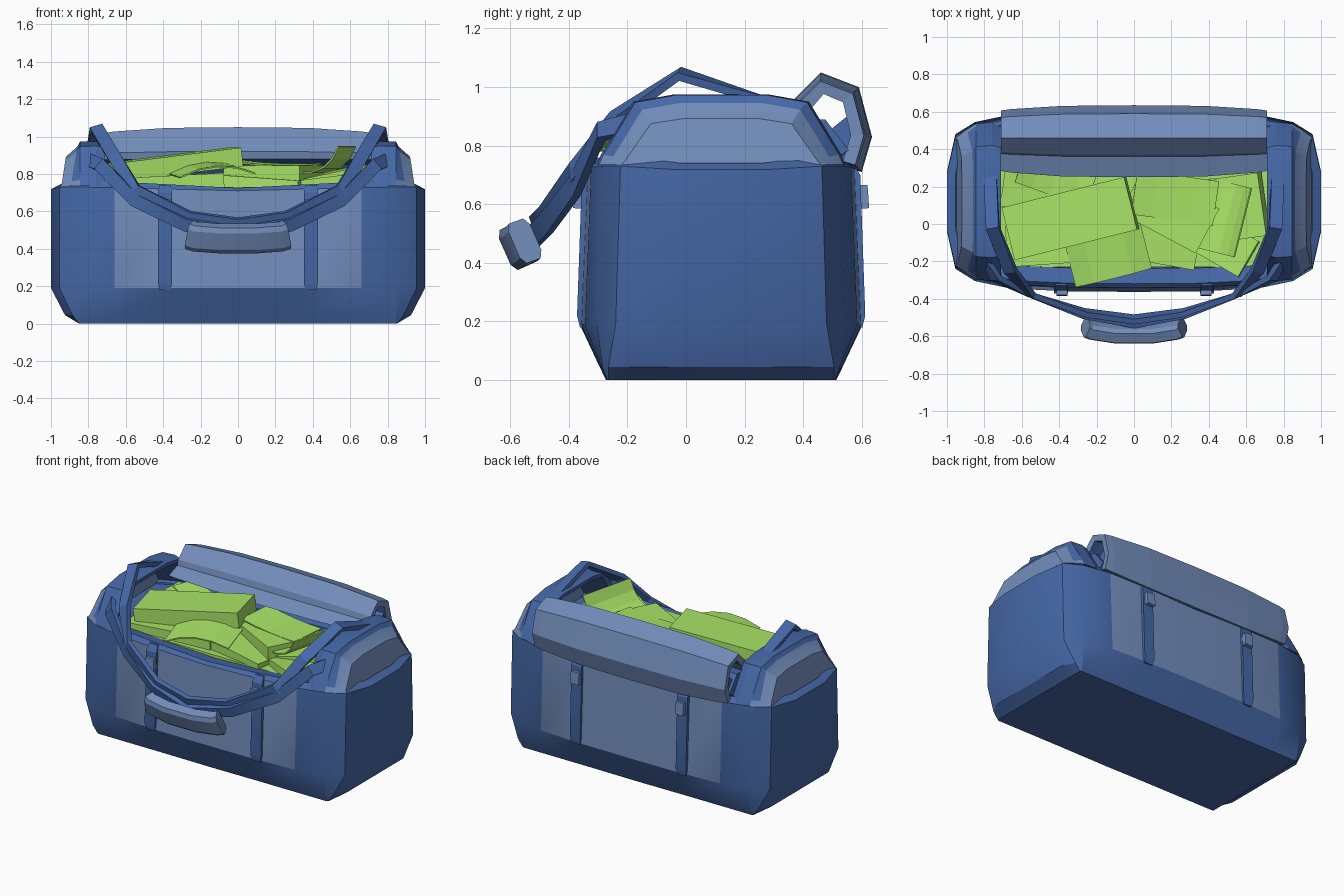
import bpy, bmesh, math
from mathutils import Vector, Euler

if "Cube" in bpy.data.objects:
    bpy.data.objects.remove(bpy.data.objects["Cube"])


def mat(name, c):
    m = bpy.data.materials.new(name)
    m.diffuse_color = (*c, 1)
    m.use_nodes = True
    m.node_tree.nodes["Principled BSDF"].inputs["Base Color"].default_value = m.diffuse_color
    return m


BLUE = mat("bag blue", (0.061, 0.141, 0.392))
PANEL = mat("light slate blue", (0.171, 0.270, 0.503))
GREEN = mat("note green", (0.400, 0.78, 0.135))
YC = 0.12  # bag body centre in y


def finish(bm, name, mats, rule=None, recalc=True, smooth=True):
    if recalc:
        bmesh.ops.recalc_face_normals(bm, faces=bm.faces[:])
    bm.normal_update()
    if rule:
        for f in bm.faces:
            f.material_index = rule(f.calc_center_median(), f.normal)
    me = bpy.data.meshes.new(name)
    bm.to_mesh(me)
    bm.free()
    for m in mats:
        me.materials.append(m)
    ob = bpy.data.objects.new(name, me)
    bpy.context.collection.objects.link(ob)
    if smooth:
        bpy.ops.object.select_all(action='DESELECT')
        ob.select_set(True)
        bpy.context.view_layer.objects.active = ob
        bpy.ops.object.shade_smooth_by_angle(angle=math.radians(20))
    return ob


def loft(name, rings, mats, rule=None):
    bm = bmesh.new()
    vs = [[bm.verts.new(p) for p in r] for r in rings]
    n = len(rings[0])
    for a, b in zip(vs, vs[1:]):
        for i in range(n):
            j = (i + 1) % n
            bm.faces.new((a[i], a[j], b[j], b[i]))
    bm.faces.new(vs[0])
    bm.faces.new(vs[-1])
    return finish(bm, name, mats, rule)


def box(name, loc, dims, rot=(0, 0, 0), m=BLUE):
    bm = bmesh.new()
    bmesh.ops.create_cube(bm, size=1)
    e = Euler([math.radians(a) for a in rot]).to_matrix()
    for v in bm.verts:
        v.co = e @ Vector(a * b for a, b in zip(v.co, dims)) + Vector(loc)
    return finish(bm, name, [m])


# Bag body: stacked outlines from the base up over the rim and down inside
quarter = [(1.0, -.16), (.955, -.36), (.85, -.425), (.66, -.465), (.35, -.48)]
base = [(.85, -.30), (.85, -.385), (.84, -.39), (.66, -.39), (.35, -.39)]
lower = [(.925, -.30), (.885, -.385), (.845, -.405), (.66, -.41), (.35, -.412)]


def body_ring(z, sx=1, sy=1, dip=0, quart=quarter):
    front = [(-x, y) for x, y in quart] + [(0, quart[-1][1] - .003)] + quart[::-1]
    out = []
    for x, y in front + [(x, -y) for x, y in front[::-1]]:
        d = dip * max(0, 1 - abs(x) / .8) if abs(x) < .99 else dip * .6
        out.append((x * sx, YC + y * sy, z - d))
    return out


loft("bag_body", [
    body_ring(0, quart=base), body_ring(.045, quart=lower), body_ring(.19),
    body_ring(.73, 1, .955, .02), body_ring(.765, .955, .91, .04),
    body_ring(.745, .94, .74, .03), body_ring(.6, .92, .72)],
    [BLUE, PANEL],
    lambda c, n: int(abs(c.x) < .66 and .25 < c.z < .7 and abs(n.y) > .7
                     and abs(c.y - YC) > .4))

# Domed ends: hollow arches with a lighter end cap
arch = [(-.425, 0), (-.41, .07), (-.30, .25), (-.16, .275),
        (.16, .275), (.30, .25), (.41, .07), (.425, 0)]


def dome_ring(s, x, sy, sz, lean=0):
    return [(s * (x + lean * (1 - z / .275)), YC + y * sy, .70 + max(z * sz, .035))
            for y, z in arch]


for s, side in ((-1, "left"), (1, "right")):
    loft(side + "_end_dome", [
        dome_ring(s, .88, .75, .68), dome_ring(s, .72, .90, .86),
        dome_ring(s, .71, .96, .97), dome_ring(s, .76, 1, 1),
        dome_ring(s, .845, .98, .99), dome_ring(s, .86, .90, .89, .04),
        dome_ring(s, .92, .80, .70, .03)],
        [BLUE, PANEL], lambda c, n: int(abs(c.x) > .865))

# Lid folded open over the back
fold = [(.53, .74), (.45, .85), (.25, .88), (.36, .92), (.37, .96), (.46, 1.05),
        (.59, 1.0), (.635, .83), (.60, .71)]
bm = bmesh.new()
cols = []
for x in (-.71, -.66, -.38, 0, .38, .66, .71):
    k = {0: 1, .38: .98, .66: .88, .71: .84}[abs(x)]
    cols.append([bm.verts.new((x, .46 + (y - .46) * k, .86 + (z - .86) * k))
                 for y, z in fold])
for a, b in zip(cols, cols[1:]):
    for i in range(len(fold) - 1):
        bm.faces.new((a[i], b[i], b[i + 1], a[i + 1]))
lid = finish(bm, "folded_lid", [BLUE, PANEL],
             lambda c, n: int(c.z > .89 or c.y > .58 or n.z > .2),
             recalc=False, smooth=False)
sol = lid.modifiers.new("thickness", 'SOLIDIFY')
sol.thickness = .045
sol.offset = -1
sol.material_offset = -1

# Padding tucked under the lid's hanging edge
loft("lid_padding", [[(x, y, z) for y, z in
                      ((.50, .86), (.55, .90), (.585, .83), (.56, .75), (.52, .75))]
                     for x in (-.69, .69)], [BLUE])

# Vertical webbing and buckles, front and back
for sx in (-1, 1):
    for sy, side in ((-1, "front"), (1, "back")):
        rings = []
        for z, d, w in ((.18, .482, .03), (.22, .492, .038), (.70, .475, .038), (.74, .45, .03)):
            rings.append([(sx * .39 + a * w, YC + sy * y, z)
                          for a, y in ((-1, .43), (1, .43), (1, d), (-1, d))])
        loft(side + "_webbing", rings, [BLUE])
        box(side + "_buckle", (sx * .385, YC + sy * .48, .625), (.06, .045, .08),
            (sy * 4, 0, 0), PANEL)


# Carry handle: two straps swept into one grip
def sweep(name, half, w, t, m, chamfer=0):
    pts = [Vector((-x, y, z)) for x, y, z in half if x > 0] + [Vector(p) for p in half[::-1]]
    c = chamfer
    sec = [(-1, -1 + c), (-1 + c, -1), (1 - c, -1), (1, -1 + c),
           (1, 1 - c), (1 - c, 1), (-1 + c, 1), (-1, 1 - c)] if c else \
          [(-1, -1), (1, -1), (1, 1), (-1, 1)]
    if pts[-1].x < pts[0].x:
        pts.reverse()
    rings = []
    for i, p in enumerate(pts):
        tan = (pts[min(i + 1, len(pts) - 1)] - pts[max(i - 1, 0)]).normalized()
        n = Vector((0, p.y - .3, p.z - .85))
        wide = tan.cross(n).normalized()
        n = wide.cross(tan).normalized()
        rings.append([p + wide * a * w / 2 + n * b * t / 2 for a, b in sec])
    loft(name, rings, [m])


sweep("long_strap", [(.77, .26, .955), (.755, -.02, 1.045), (.66, -.25, .89),
                     (.55, -.38, .71), (.26, -.475, .565), (0, -.51, .53)], .07, .03, BLUE)
sweep("short_strap", [(.79, -.20, .87), (.74, -.29, .85), (.55, -.38, .66),
                      (.28, -.48, .53), (0, -.53, .48)], .07, .03, BLUE)
sweep("handle_grip", [(.26, -.55, .475), (.23, -.56, .465), (.1, -.58, .455)],
      .15, .085, PANEL, .35)

# Banknote bundles piled in the opening
box("note_bed", (0, .09, .67), (1.5, .64, .12), m=GREEN)
for loc, dims, rot in (
        ((-.34, .03, .85), (.68, .29, .10), (0, -7, 14)),
        ((.19, .07, .79), (.46, .27, .11), (0, 0, -28)),
        ((.50, .08, .76), (.40, .34, .10), (0, -12, 8)),
        ((-.50, .20, .76), (.40, .26, .10), (4, 0, -8)),
        ((-.38, -.10, .73), (.60, .22, .12), (0, -3, 4)),
        ((.12, -.10, .72), (.44, .22, .12), (0, 4, -10)),
        ((.46, -.10, .73), (.36, .22, .09), (0, -6, -30))):
    box("note_bundle", loc, dims, rot, GREEN)

# Loose curled notes
for loc, size, rot, curl in (
        ((-.14, -.17, .84), (.42, .25), (5, -3, 14), -.05),
        ((.49, .03, .85), (.26, .38), (0, -32, -14), .05),
        ((.22, .14, .855), (.44, .24), (2, 2, -8), .01),
        ((-.42, .24, .82), (.40, .18), (0, 5, -20), .02)):
    bm = bmesh.new()
    bmesh.ops.create_grid(bm, x_segments=4, y_segments=1, size=.5)
    e = Euler([math.radians(a) for a in rot]).to_matrix()
    for v in bm.verts:
        v.co = e @ Vector((v.co.x * size[0], v.co.y * size[1],
                           curl * (4 * v.co.x ** 2 - .3))) + Vector(loc)
    note = finish(bm, "loose_note", [GREEN], recalc=False, smooth=False)
    note.modifiers.new("thickness", 'SOLIDIFY').thickness = .008
